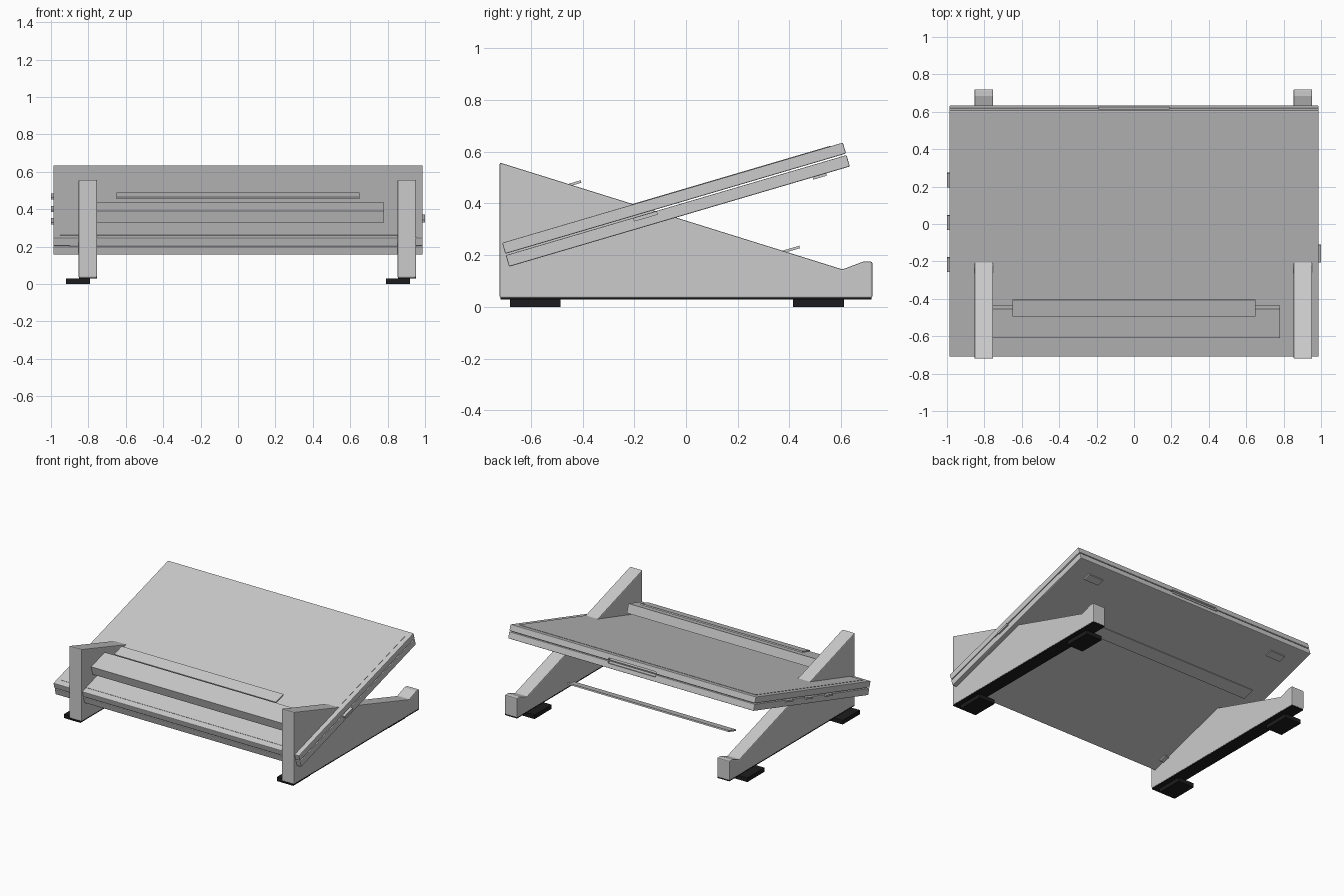
import bpy, bmesh, math
from mathutils import Matrix, Vector

if "Cube" in bpy.data.objects:
    bpy.data.objects.remove(bpy.data.objects["Cube"])

TILT = math.atan2(0.3875, 1.3175)
LENGTH = 1.373
# Tilted laptop frame: x across, u up the slope, v out of the lid
LAPTOP = Matrix.Translation((0, -0.6975, 0.2025)) @ Matrix.Rotation(TILT, 4, 'X')


def paint(name, rgb):
    m = bpy.data.materials.new(name)
    m.diffuse_color = (*rgb, 1)
    m.use_nodes = True
    m.node_tree.nodes["Principled BSDF"].inputs["Base Color"].default_value = m.diffuse_color
    return m


RUBBER = paint("rubber", (0.012, 0.012, 0.013))


def finish(name, bm, bevel=0, mat=None):
    bmesh.ops.recalc_face_normals(bm, faces=bm.faces)
    me = bpy.data.meshes.new(name)
    bm.to_mesh(me)
    bm.free()
    ob = bpy.data.objects.new(name, me)
    bpy.context.collection.objects.link(ob)
    if mat:
        me.materials.append(mat)
    if bevel:
        b = ob.modifiers.new("bevel", 'BEVEL')
        b.width, b.segments = bevel, 2
    return ob


def box(name, lo, hi, frame=Matrix(), bevel=0, mat=None):
    lo, hi = Vector(lo), Vector(hi)
    bm = bmesh.new()
    size = Matrix.Diagonal((*(hi - lo), 1))
    bmesh.ops.create_cube(bm, size=1, matrix=frame @ Matrix.Translation((lo + hi) / 2) @ size)
    return finish(name, bm, bevel, mat)


def prism(name, profile, x0, x1, bevel=0):
    bm = bmesh.new()
    face = bm.faces.new([bm.verts.new((x0, y, z)) for y, z in profile])
    ext = bmesh.ops.extrude_face_region(bm, geom=[face])
    verts = [g for g in ext["geom"] if isinstance(g, bmesh.types.BMVert)]
    bmesh.ops.translate(bm, vec=(x1 - x0, 0, 0), verts=verts)
    return finish(name, bm, bevel)


# Stand side panels with a lip at the low end, and their black soles
SIDE = [(-0.72, 0.034), (0.72, 0.034), (0.72, 0.175), (0.685, 0.175),
        (0.605, 0.145), (-0.72, 0.558)]
for label, x0 in (("left", -0.853), ("right", 0.853)):
    prism(f"stand_side_{label}", SIDE, x0, x0 + 0.1, 0.006)
    box(f"stand_sole_{label}", (x0 + 0.002, -0.718, 0.028), (x0 + 0.098, 0.718, 0.035), mat=RUBBER)

# Rubber feet
for s in (-1, 1):
    for y in (-0.583, 0.512):
        xs = sorted((s * 0.79, s * 0.92))
        box("rubber_foot", (xs[0], y - 0.098, 0), (xs[1], y + 0.098, 0.03), mat=RUBBER)

# Cross bar and two thin support plates, all sloped like the laptop
bar_frame = Matrix.Translation((0, -0.61, 0.39)) @ Matrix.Rotation(TILT, 4, 'X')
box("cross_bar", (-0.78, 0, -0.065), (0.78, 0.163, 0), bar_frame)
for label, y, z in (("front", -0.449, 0.472), ("rear", 0.396, 0.219)):
    frame = Matrix.Translation((0, y, z)) @ Matrix.Rotation(TILT, 4, 'X')
    box(f"support_plate_{label}", (-0.65, -0.045, -0.005), (0.65, 0.045, 0.005), frame)

# Laptop base and lid with a thin gap between them
base = box("laptop_base", (-0.987, 0, -0.049), (0.987, LENGTH, -0.003), LAPTOP, 0.004)
lid = box("laptop_lid", (-0.987, 0, 0.003), (0.987, LENGTH, 0.047), LAPTOP, 0.004)
box("lid_panel", (-0.952, 0.045, 0.04), (0.952, LENGTH - 0.05, 0.049), LAPTOP)

# Finger notch in the opening edge
cutter = box("notch_cutter", (-0.19, LENGTH - 0.014, -0.018), (0.19, LENGTH + 0.1, 0.018), LAPTOP)
cutter.hide_render = True
cutter.hide_set(True)
for ob in (base, lid):
    mod = ob.modifiers.new("notch", 'BOOLEAN')
    mod.operation, mod.object, mod.solver = 'DIFFERENCE', cutter, 'EXACT'

# Hinge barrel in the gap at the low edge
box("hinge_strip", (-0.9, 0.006, -0.008), (0.9, 0.03, 0.008), LAPTOP)

# Side ports and buttons
for y in (-0.22, 0.005, 0.232):
    u = (y + 0.6975) / math.cos(TILT)
    box("left_port", (-1.0, u - 0.04, -0.014), (-0.96, u + 0.04, -0.003), LAPTOP)
u = (-0.16 + 0.6975) / math.cos(TILT)
box("right_port", (0.96, u - 0.048, -0.018), (1.0, u + 0.048, -0.004), LAPTOP)

# Pads under the laptop
for s in (-1, 1):
    for u in (0.12, 1.25):
        box("laptop_pad", (s * 0.78 - 0.06, u - 0.027, -0.058),
            (s * 0.78 + 0.06, u + 0.027, -0.045), LAPTOP)
